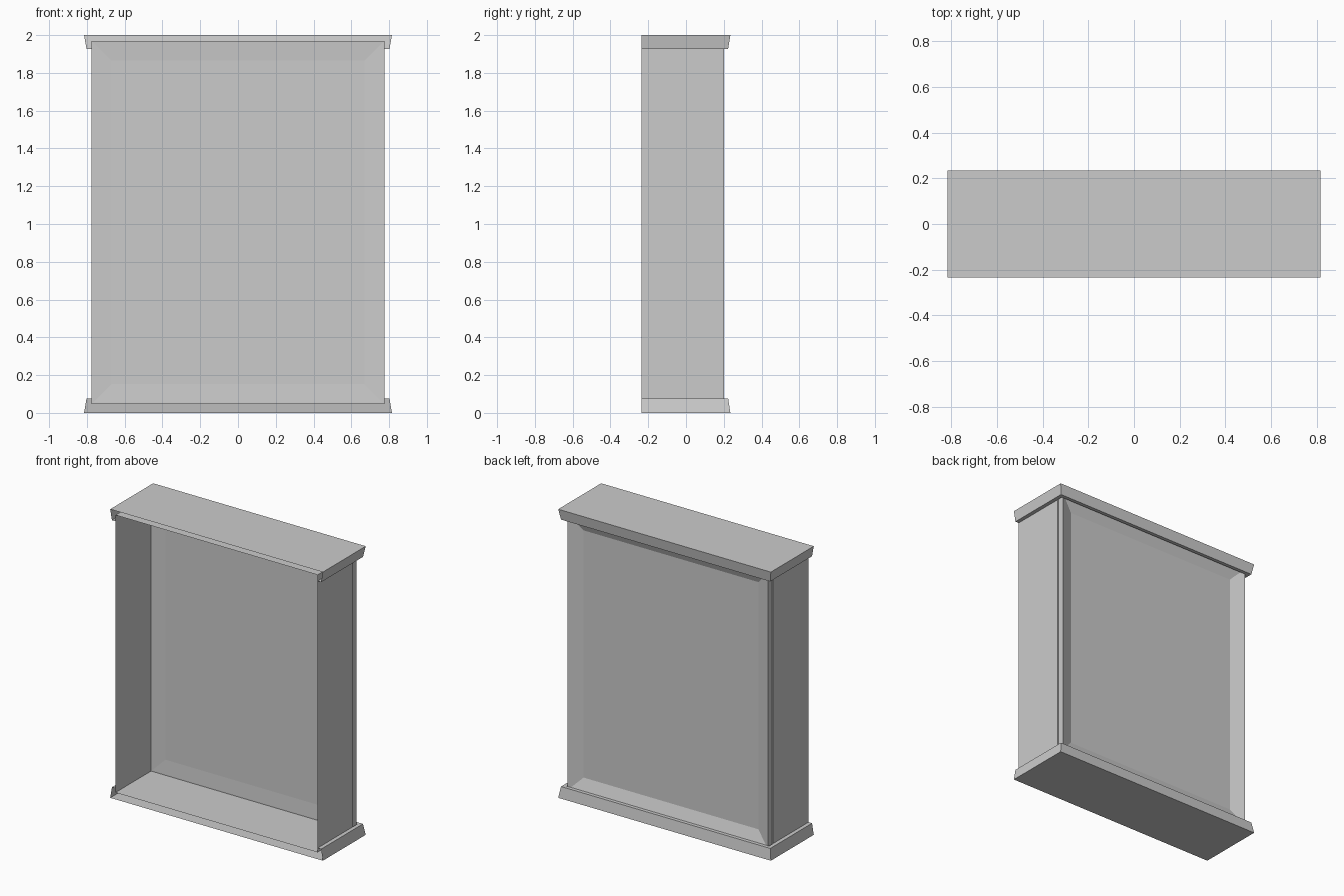
import bpy, bmesh
from mathutils import Matrix

if "Cube" in bpy.data.objects:
    bpy.data.objects.remove(bpy.data.objects["Cube"])

FRONT = -0.235   # open front plane shared by all shells


def finish(name, bm):
    me = bpy.data.meshes.new(name)
    bm.to_mesh(me)
    bm.free()
    ob = bpy.data.objects.new(name, me)
    bpy.context.collection.objects.link(ob)
    return ob


def box(hx, y0, y1, z0, z1):
    bm = bmesh.new()
    m = Matrix.Translation((0, (y0 + y1) / 2, (z0 + z1) / 2)) @ \
        Matrix.Diagonal((2 * hx, y1 - y0, z1 - z0, 1))
    bmesh.ops.create_cube(bm, size=1, matrix=m)
    bm.normal_update()
    return bm


def face_along_y(bm, sign):
    return max(bm.faces, key=lambda f: f.normal.y * sign)


def inset(bm, face, width):
    bmesh.ops.inset_region(bm, faces=[face], thickness=width, use_even_offset=True)
    return face


# Carcass: thin box, open at the front, narrow flange around the door
bm = box(0.775, FRONT, 0.155, 0.047, 1.97)
back = inset(bm, face_along_y(bm, 1), 0.007)
bmesh.ops.delete(bm, geom=[back, face_along_y(bm, -1)], context='FACES')
finish("carcass", bm)

# Framed panel: recessed deeply outside, slightly inside
bm = box(0.768, 0.155, 0.2, 0.054, 1.963)
outer, inner = face_along_y(bm, 1), face_along_y(bm, -1)
for face, y in ((outer, 0.164), (inner, 0.161)):
    inset(bm, face, 0.098)
    for v in face.verts:
        v.co.y = y
finish("framed_panel", bm)


# Cornice and plinth: flared shells, open at the front
def moulding(name, z_outer, z_lip):
    bm = bmesh.new()
    rows = []
    for x, y, z in ((0.815, 0.235, z_outer), (0.802, 0.223, z_lip), (0.775, 0.198, z_lip)):
        rows.append([bm.verts.new(p) for p in
                     ((-x, FRONT, z), (-x, y, z), (x, y, z), (x, FRONT, z))])
    bm.faces.new(rows[0])
    for a, b in zip(rows, rows[1:]):
        for i in range(3):
            bm.faces.new((a[i], a[i + 1], b[i + 1], b[i]))
    bmesh.ops.recalc_face_normals(bm, faces=bm.faces)
    cap = max(bm.faces, key=lambda f: f.calc_area())
    if cap.normal.z * (z_outer - z_lip) < 0:
        bmesh.ops.reverse_faces(bm, faces=bm.faces)
    finish(name, bm)


moulding("cornice", 2.0, 1.927)
moulding("plinth", 0.0, 0.077)
